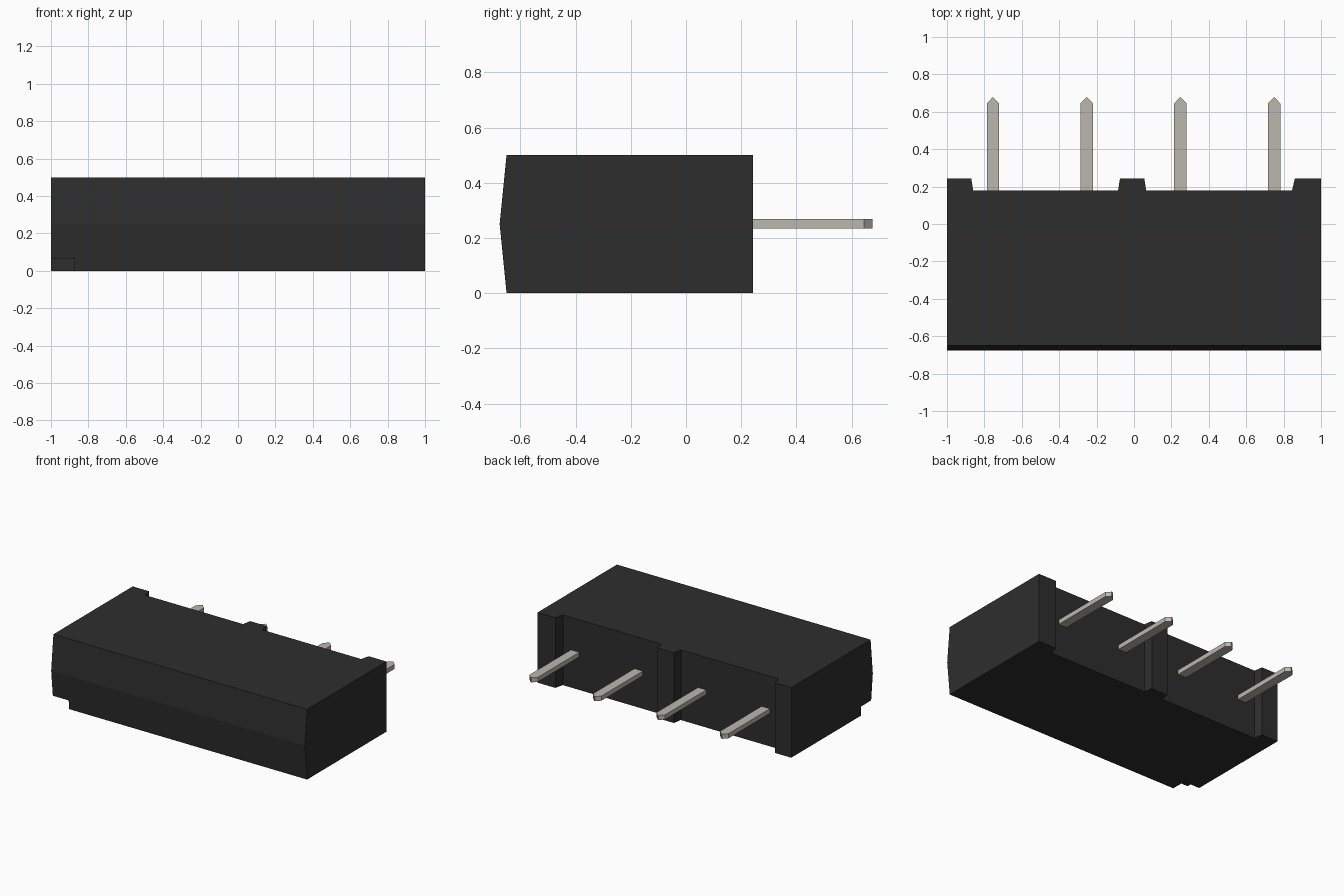
import bpy
import bmesh

default_cube = bpy.data.objects.get("Cube")
if default_cube:
    bpy.data.objects.remove(default_cube, do_unlink=True)


def make_material(name, rgb):
    mat = bpy.data.materials.new(name)
    mat.use_nodes = True
    mat.diffuse_color = (*rgb, 1)
    mat.node_tree.nodes["Principled BSDF"].inputs["Base Color"].default_value = (*rgb, 1)
    return mat


def make_prism(name, layers, mat):
    """Loft matching horizontal outlines, given as (z, points), into a closed solid."""
    bm = bmesh.new()
    rings = [[bm.verts.new((x, y, z)) for x, y in points] for z, points in layers]
    count = len(rings[0])
    for low, high in zip(rings, rings[1:]):
        for i in range(count):
            j = (i + 1) % count
            bm.faces.new((low[i], low[j], high[j], high[i]))
    bm.faces.new(rings[0][::-1])
    bm.faces.new(rings[-1])
    bmesh.ops.recalc_face_normals(bm, faces=bm.faces)
    mesh = bpy.data.meshes.new(name)
    bm.to_mesh(mesh)
    bm.free()
    mesh.materials.append(mat)
    obj = bpy.data.objects.new(name, mesh)
    bpy.context.collection.objects.link(obj)
    return obj


black = make_material("black plastic", (0.027, 0.027, 0.027))
tin = make_material("tin metal", (0.5, 0.475, 0.42))

# Housing: three tapered ribs on the back, shallow ridge along the front
TAB, WALL = 0.243, 0.18
back_edge = [(1, TAB), (0.86, TAB), (0.845, WALL),
             (0.065, WALL), (0.055, TAB), (-0.075, TAB), (-0.085, WALL),
             (-0.86, WALL), (-0.87, TAB), (-1, TAB)]


def outline(front):
    return [(-1, front), (1, front)] + back_edge


housing = make_prism("housing", [(0, outline(-0.65)), (0.25, outline(-0.675)),
                                 (0.5, outline(-0.65))], black)

# Corner notch at the front of the underside
cutter = make_prism("notch_cutter",
                    [(z, [(-1.1, -0.8), (-0.875, -0.8), (-0.875, -0.54), (-1.1, -0.54)])
                     for z in (-0.1, 0.065)], black)
cutter.hide_render = True
cut = housing.modifiers.new("corner notch", "BOOLEAN")
cut.operation = "DIFFERENCE"
cut.solver = "EXACT"
cut.object = cutter
bpy.context.view_layer.objects.active = housing
housing.select_set(True)
bpy.ops.object.modifier_apply(modifier=cut.name)
bpy.data.objects.remove(cutter, do_unlink=True)

# Four flat pins with pointed tips
HALF = 0.033
for i in range(4):
    x = -0.754 + 0.501 * i
    shape = [(x - HALF, 0.1), (x + HALF, 0.1), (x + HALF, 0.645),
             (x + 0.004, 0.675), (x - 0.004, 0.675), (x - HALF, 0.645)]
    make_prism(f"pin_{i + 1}", [(0.235, shape), (0.268, shape)], tin)
